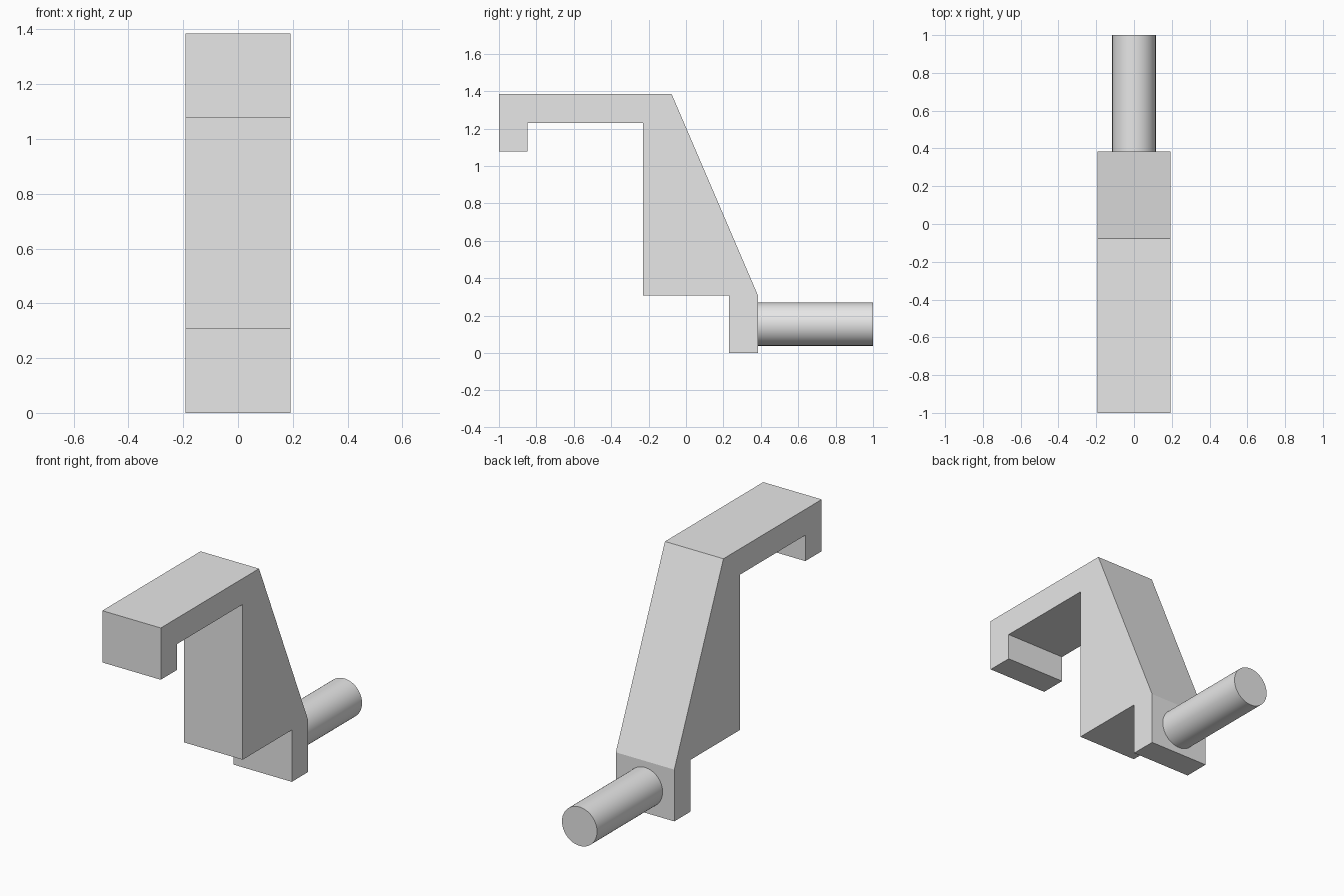
import bpy
import bmesh
from math import radians
from mathutils import Matrix, Vector

cube = bpy.data.objects.get("Cube")
if cube:
    bpy.data.objects.remove(cube, do_unlink=True)

U = 2 / 26                      # design grid step
HALF_WIDTH = 2.5 * U

# Single plain grey
grey = bpy.data.materials.new("light_grey")
grey.use_nodes = True
colour = (0.8, 0.8, 0.8, 1.0)
grey.diffuse_color = colour
grey.node_tree.nodes["Principled BSDF"].inputs["Base Color"].default_value = colour


def add_object(name, bm):
    bmesh.ops.recalc_face_normals(bm, faces=bm.faces)
    mesh = bpy.data.meshes.new(name)
    bm.to_mesh(mesh)
    bm.free()
    mesh.materials.append(grey)
    obj = bpy.data.objects.new(name, mesh)
    bpy.context.collection.objects.link(obj)
    return obj


# Hooked bracket: side profile (y, z) in grid steps, extruded across x
profile = [(-13, 18), (-1, 18), (5, 4), (5, 0), (3, 0), (3, 4),
           (-3, 4), (-3, 16), (-11, 16), (-11, 14), (-13, 14)]
bm = bmesh.new()
side = bm.faces.new([bm.verts.new((-HALF_WIDTH, y * U, z * U)) for y, z in profile])
extruded = bmesh.ops.extrude_face_region(bm, geom=[side])
bmesh.ops.translate(bm, vec=Vector((2 * HALF_WIDTH, 0, 0)),
                    verts=[v for v in extruded["geom"] if isinstance(v, bmesh.types.BMVert)])
add_object("hooked_bracket", bm)

# Round peg projecting from the back of the foot
bm = bmesh.new()
bmesh.ops.create_cone(bm, cap_ends=True, segments=64, radius1=1.5 * U, radius2=1.5 * U,
                      depth=8 * U,
                      matrix=Matrix.Translation((0, 9 * U, 2 * U)) @ Matrix.Rotation(radians(90), 4, "X"))
peg = add_object("round_peg", bm)
bpy.ops.object.select_all(action="DESELECT")
peg.select_set(True)
bpy.context.view_layer.objects.active = peg
bpy.ops.object.shade_smooth_by_angle(angle=radians(30))
